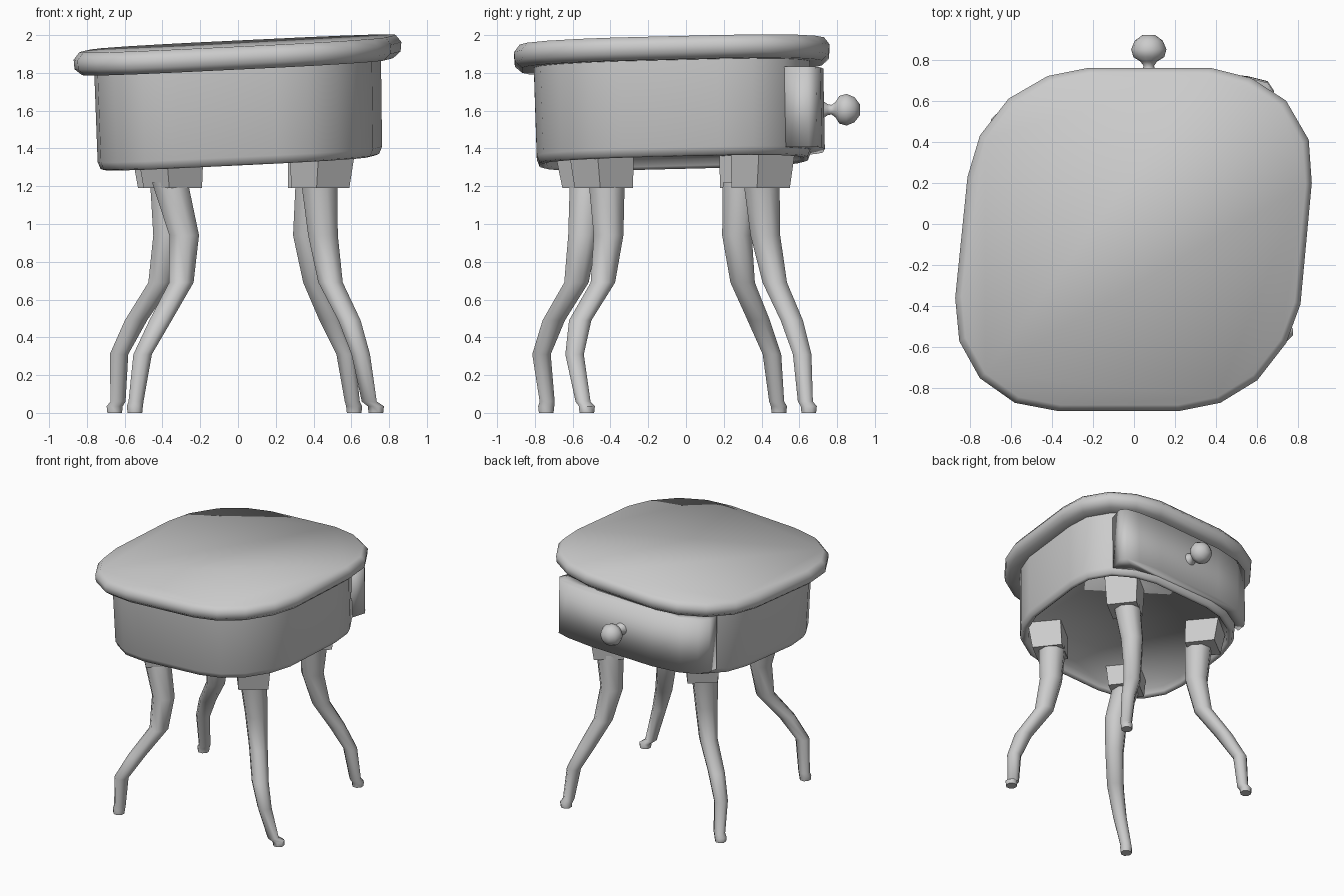
import bpy, bmesh, math
from mathutils import Matrix, Vector

if "Cube" in bpy.data.objects:
    bpy.data.objects.remove(bpy.data.objects["Cube"])

# Skewed rounded-square outline shared by the table top and the case
OUTLINE = [(-.22, .76), (.37, .76), (.57, .71), (.74, .60), (.85, .41), (.865, .20),
           (.81, -.39), (.74, -.58), (.60, -.76), (.42, -.87), (.22, -.91),
           (-.37, -.91), (-.58, -.87), (-.75, -.75), (-.85, -.57), (-.87, -.36),
           (-.81, .23), (-.75, .43), (-.61, .61), (-.42, .72)]
CY = -.075


def tilt(x, y, z):
    """Height on the leaning plane of the table."""
    return z + .048 * x + .02 * y


def outline_ring(scale, z, dx=0, dy=0):
    pts = [(x * scale + dx, CY + (y - CY) * scale + dy) for x, y in OUTLINE]
    return [(x, y, tilt(x, y, z)) for x, y in pts]


def loft(name, rings, cap_start=True, cap_end=True, angle=40):
    bm = bmesh.new()
    loops = [[bm.verts.new(p) for p in r] for r in rings]
    for a, b in zip(loops, loops[1:]):
        n = len(a)
        for i in range(n):
            bm.faces.new((a[i], a[(i + 1) % n], b[(i + 1) % n], b[i]))
    if cap_start:
        bm.faces.new(loops[0])
    if cap_end:
        bm.faces.new(loops[-1])
    bmesh.ops.recalc_face_normals(bm, faces=bm.faces)
    me = bpy.data.meshes.new(name)
    bm.to_mesh(me)
    bm.free()
    ob = bpy.data.objects.new(name, me)
    bpy.context.collection.objects.link(ob)
    bpy.ops.object.select_all(action='DESELECT')
    bpy.context.view_layer.objects.active = ob
    ob.select_set(True)
    bpy.ops.object.shade_smooth_by_angle(angle=math.radians(angle))
    return ob


# Table top: leaning slab with a rounded rim, smooth into the flat top
loft("table_top", [outline_ring(.86, 1.835), outline_ring(.95, 1.835),
                   outline_ring(.995, 1.868), outline_ring(1, 1.918),
                   outline_ring(.965, 1.957)], angle=80)

# Case: rounded lower lip around a shallow recessed underside
loft("case", [outline_ring(.795, 1.375, .012, .01), outline_ring(.805, 1.34, .012, .01),
              outline_ring(.825, 1.325, .012, .01), outline_ring(.85, 1.332, .012, .01),
              outline_ring(.868, 1.37, .012, .01), outline_ring(.875, 1.85)],
     True, False, angle=95)

# Drawer front: bowed panel wrapping the back, its left end running into the case
PANEL = [(.68, .65), (.65, .695), (.55, .72), (.35, .735), (-.2, .725), (-.42, .685),
         (-.54, .62), (-.59, .55), (-.60, .47), (-.50, .50), (-.35, .60),
         (.32, .63), (.50, .60), (.64, .52)]


def panel_ring(z, dy=0):
    return [(x, y + dy, z + .035 * x) for x, y in PANEL]


loft("drawer_front", [panel_ring(1.385), panel_ring(1.81, -.008)], angle=100)

# Drawer knob: turned profile of (radius, y)
KNOB = [(.055, .715), (.03, .75), (.026, .77), (.04, .79), (.075, .812),
        (.086, .85), (.068, .892), (.03, .92)]
loft("drawer_knob", [[(.072 + r * math.cos(t), y, 1.605 + r * math.sin(t))
                      for t in (2 * math.pi * k / 14 for k in range(14))]
                     for r, y in KNOB], angle=80)

# Legs: curved, tapering, each with its own wobble (x, y at each height)
HEIGHTS = [1.22, .94, .69, .49, .31, .06]
RADII = [.103, .085, .070, .064, .053, .043]
LEGS = {
    "front_left": [(-.36, -.52), (-.285, -.545), (-.30, -.58), (-.41, -.70), (-.505, -.765), (-.54, -.735)],
    "front_right": [(.43, -.42), (.45, -.41), (.49, -.44), (.59, -.56), (.65, -.59), (.695, -.545)],
    "back_left": [(-.37, .29), (-.37, .27), (-.41, .30), (-.54, .385), (-.63, .455), (-.635, .48)],
    "back_right": [(.40, .40), (.37, .42), (.41, .47), (.49, .56), (.57, .615), (.605, .632)],
}
TOES = {"front_left": (-.006, -.005), "front_right": (.035, .02),
        "back_left": (-.018, .012), "back_right": (.01, .018)}
BLOCKS = {"front_left": (-.345, -.50), "front_right": (.435, -.435),
          "back_left": (-.375, .335), "back_right": (.42, .395)}


def circle(x, y, z, r, n=8):
    return [(x + r * math.cos(math.tau * (k + .5) / n),
             y + r * math.sin(math.tau * (k + .5) / n), z) for k in range(n)]


for key, path in LEGS.items():
    rings = [circle(x, y, z, r) for (x, y), z, r in zip(path, HEIGHTS, RADII)]
    # Small foot kicked sideways
    fx, fy = path[-1]
    tx, ty = TOES[key]
    rings += [circle(fx + tx, fy + ty, .035, .046), circle(fx + tx, fy + ty, 0, .042)]
    loft(key + "_leg", rings, angle=60)

    # Mounting block set diagonally in the corner, wider towards the top
    cx, cy = BLOCKS[key]
    rot = Matrix.Rotation(math.radians(38), 2)
    block = []
    for z, h, push in ((1.19, .11, 0), (tilt(cx, cy, 1.385), .123, .02)):
        d = Vector((cx, cy)).normalized() * push
        ring = []
        for sx, sy in ((-1, -1), (1, -1), (1, 1), (-1, 1)):
            p = rot @ Vector((sx * h, sy * h))
            ring.append((cx + d.x + p.x, cy + d.y + p.y, z))
        block.append(ring)
    loft(key + "_block", block, angle=30)
